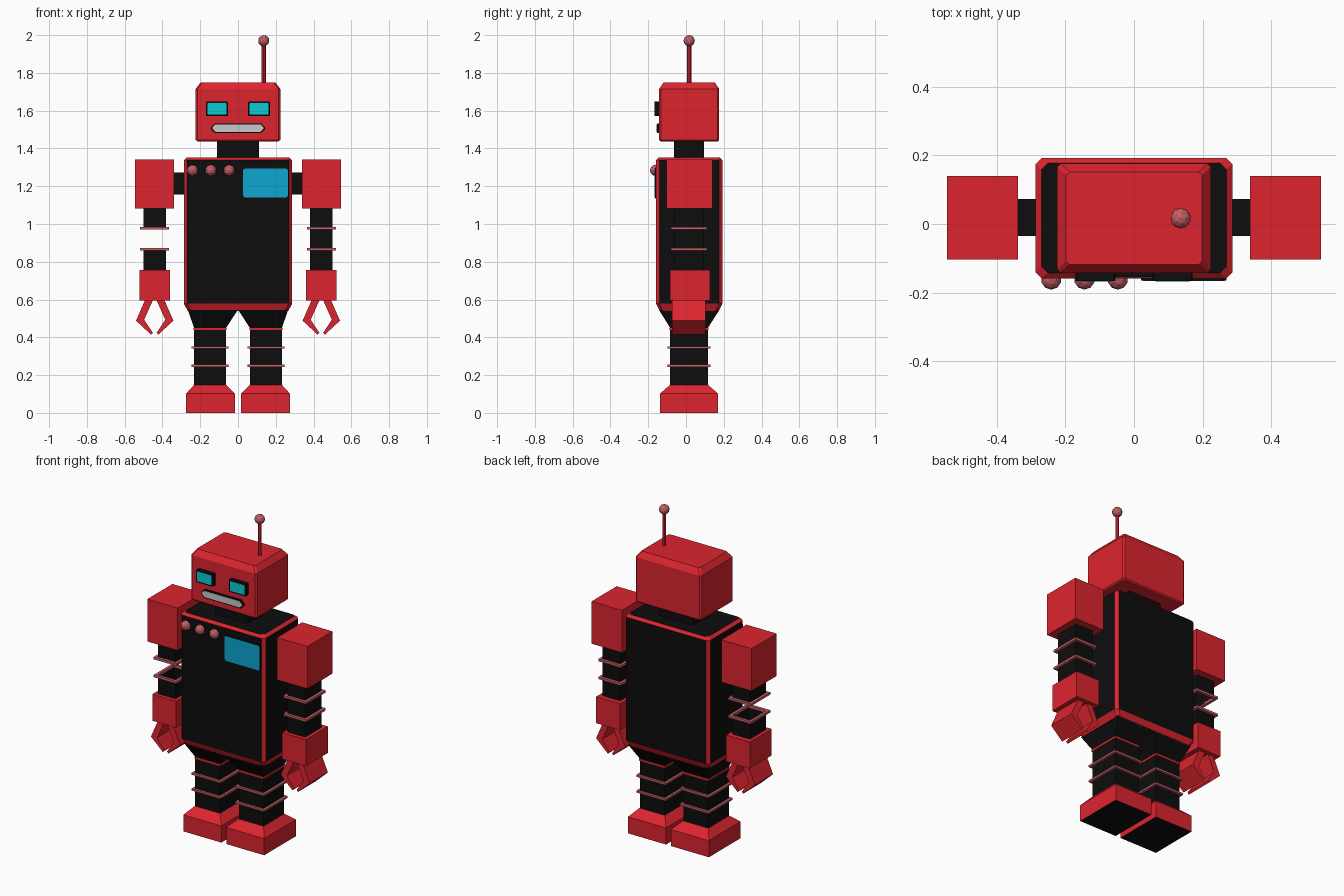
import bpy, bmesh, math
from mathutils import Matrix

if "Cube" in bpy.data.objects:
    bpy.data.objects.remove(bpy.data.objects["Cube"])


def material(name, r, g, b):
    m = bpy.data.materials.new(name)
    m.diffuse_color = (r, g, b, 1)
    m.use_nodes = True
    m.node_tree.nodes["Principled BSDF"].inputs["Base Color"].default_value = m.diffuse_color
    return m


RED = material("red", 0.72, 0.018, 0.028)
BLACK = material("black", 0.004, 0.004, 0.004)
PINK = material("dusty pink", 0.56, 0.115, 0.13)
CYAN = material("eye cyan", 0.003, 0.60, 0.65)
BLUE = material("screen blue", 0.004, 0.38, 0.64)
GREY = material("mouth grey", 0.58, 0.58, 0.58)

CY = 0.017  # shared depth centre of the figure


def finish(name, bm, mats, rule=None):
    """Turn a bmesh into an object; rule(normal) gives the material slot."""
    bmesh.ops.recalc_face_normals(bm, faces=bm.faces)
    bm.normal_update()
    if rule:
        for f in bm.faces:
            f.material_index = rule(f.normal)
    me = bpy.data.meshes.new(name)
    bm.to_mesh(me)
    bm.free()
    for m in mats:
        me.materials.append(m)
    ob = bpy.data.objects.new(name, me)
    bpy.context.collection.objects.link(ob)
    return ob


def section(bm, z, cx, cy, hx, hy, c):
    """Rectangle, optionally with corners cut by c, at height z."""
    if c:
        pts = [(hx, hy - c), (hx - c, hy), (c - hx, hy), (-hx, hy - c),
               (-hx, c - hy), (c - hx, -hy), (hx - c, -hy), (hx, c - hy)]
    else:
        pts = [(hx, hy), (-hx, hy), (-hx, -hy), (hx, -hy)]
    return [bm.verts.new((cx + x, cy + y, z)) for x, y in pts]


def loft(name, sections, mats, cut=0, caps=True, closed=False, rule=None):
    """Skin through sections (z, centre x, centre y, half x, half y)."""
    bm = bmesh.new()
    rings = [section(bm, *s, cut) for s in sections]
    n = len(rings[0])
    pairs = list(zip(rings, rings[1:]))
    if closed:
        pairs.append((rings[-1], rings[0]))
    for a, b in pairs:
        for i in range(n):
            j = (i + 1) % n
            bm.faces.new((a[i], a[j], b[j], b[i]))
    if caps and not closed:
        bm.faces.new(rings[0])
        bm.faces.new(rings[-1])
    return finish(name, bm, mats, rule)


def block(name, cx, cy, hx, hy, z0, z1, mat, caps=True):
    return loft(name, [(z0, cx, cy, hx, hy), (z1, cx, cy, hx, hy)], [mat], caps=caps)


def band(name, z, cx, cy, hx, hy, w, t, mat):
    """Hollow rectangular ring of width w and half thickness t."""
    return loft(name, [(z - t, cx, cy, hx, hy), (z + t, cx, cy, hx, hy),
                       (z + t, cx, cy, hx - w, hy - w), (z - t, cx, cy, hx - w, hy - w)],
                [mat], closed=True)


def prism(name, pts, y0, y1, mat):
    """Extrude an x-z outline along y."""
    bm = bmesh.new()
    a = [bm.verts.new((x, y0, z)) for x, z in pts]
    b = [bm.verts.new((x, y1, z)) for x, z in pts]
    bm.faces.new(a)
    bm.faces.new(b)
    for i in range(len(a)):
        j = (i + 1) % len(a)
        bm.faces.new((a[i], a[j], b[j], b[i]))
    return finish(name, bm, [mat])


def plate(name, cx, cz, hx, hz, y0, y1, mat, cut):
    """Front plate with cut corners."""
    c = cut
    pts = [(hx, hz - c), (hx - c, hz), (c - hx, hz), (-hx, hz - c),
           (-hx, c - hz), (c - hx, -hz), (hx - c, -hz), (hx, c - hz)]
    return prism(name, [(cx + x, cz + z) for x, z in pts], y0, y1, mat)


def ball(name, pos, r, mat):
    bm = bmesh.new()
    bmesh.ops.create_icosphere(bm, subdivisions=2, radius=r, matrix=Matrix.Translation(pos))
    return finish(name, bm, [mat])


# Torso: black faces, red bevelled edges
loft("torso", [(0.54, 0, CY, 0.266, 0.157), (0.578, 0, CY, 0.287, 0.175),
               (1.338, 0, CY, 0.287, 0.175), (1.353, 0, CY, 0.269, 0.160)],
     [BLACK, RED], cut=0.018,
     rule=lambda n: 0 if max(abs(c) for c in n) > 0.99 else 1)

# Neck and head
block("neck", 0, 0.016, 0.112, 0.079, 1.345, 1.445, BLACK)
loft("head", [(1.438, 0, CY, 0.215, 0.152), (1.446, 0, CY, 0.224, 0.159),
              (1.715, 0, CY, 0.224, 0.159), (1.75, 0, CY, 0.198, 0.135)], [RED], cut=0.01)

# Antenna
bm = bmesh.new()
bmesh.ops.create_cone(bm, cap_ends=True, segments=8, radius1=0.011, radius2=0.011,
                      depth=0.21, matrix=Matrix.Translation((0.136, CY, 1.845)))
finish("antenna_rod", bm, [RED])
ball("antenna_ball", (0.136, CY, 1.97), 0.03, PINK)

# Mouth
plate("mouth_frame", 0, 1.507, 0.142, 0.025, -0.154, -0.138, BLACK, 0.018)
plate("mouth", 0, 1.507, 0.135, 0.019, -0.156, -0.153, GREY, 0.015)

# Chest screen and buttons
plate("screen_frame", 0.145, 1.217, 0.124, 0.081, -0.164, -0.155, BLACK, 0.01)
plate("screen", 0.145, 1.217, 0.119, 0.076, -0.166, -0.163, BLUE, 0.008)
for i in range(3):
    ball(f"button_{i + 1}", (-0.241 + 0.097 * i, -0.161, 1.284), 0.03, PINK)

for s, side in ((-1, "right"), (1, "left")):
    # Eyes
    plate(side + "_eye_frame", s * 0.112, 1.61, 0.058, 0.038, -0.166, -0.138, BLACK, 0.004)
    plate(side + "_eye", s * 0.112, 1.61, 0.05, 0.03, -0.168, -0.165, CYAN, 0.003)

    # Shoulder joint and shoulder
    block(side + "_shoulder_joint", s * 0.31, 0.019, 0.045, 0.054, 1.157, 1.273, BLACK)
    ax = s * 0.441
    block(side + "_shoulder", ax, 0.018, 0.103, 0.122, 1.082, 1.342, RED)

    # Arm: one side is open between its two rings
    spans = [(0.75, 0.868), (0.976, 1.09)] if s < 0 else [(0.75, 1.09)]
    for k, (z0, z1) in enumerate(spans):
        block(f"{side}_arm_{k + 1}", ax, 0.016, 0.06, 0.079, z0, z1, BLACK, caps=False)
    for k, z in enumerate((0.977, 0.867)):
        band(f"{side}_arm_ring_{k + 1}", z, ax, 0.016, 0.077, 0.095, 0.017, 0.007, PINK)

    # Forearm and two claw fingers
    block(side + "_forearm", ax, 0.02, 0.081, 0.106, 0.594, 0.757, RED)
    finger = [(0.05, 0.6), (0.099, 0.488), (0.019, 0.414), (0.01, 0.424),
              (0.056, 0.493), (0.008, 0.6)]
    for d, label in ((-1, "a"), (1, "b")):
        prism(f"{side}_finger_{label}", [(ax + d * x, z) for x, z in finger],
              -0.074, 0.102, RED)

    # Hip, leg, leg rings
    lx = s * 0.148
    loft(side + "_hip", [(0.45, lx, 0.016, 0.085, 0.1), (0.545, s * 0.133, CY, 0.132, 0.16)],
         [BLACK])
    block(side + "_leg", lx, 0.016, 0.084, 0.1, 0.14, 0.45, BLACK)
    band(side + "_hip_trim", 0.444, lx, 0.016, 0.087, 0.103, 0.006, 0.006, RED)
    for k, z in enumerate((0.346, 0.249)):
        band(f"{side}_leg_ring_{k + 1}", z, lx, 0.016, 0.099, 0.114, 0.016, 0.006, PINK)

    # Foot with a black sole
    fx = s * 0.146
    loft(side + "_foot", [(0, fx, 0.016, 0.129, 0.154), (0.102, fx, 0.016, 0.129, 0.154),
                          (0.147, lx, 0.016, 0.086, 0.102)],
         [RED, BLACK], rule=lambda n: 1 if n.z < -0.9 else 0)
